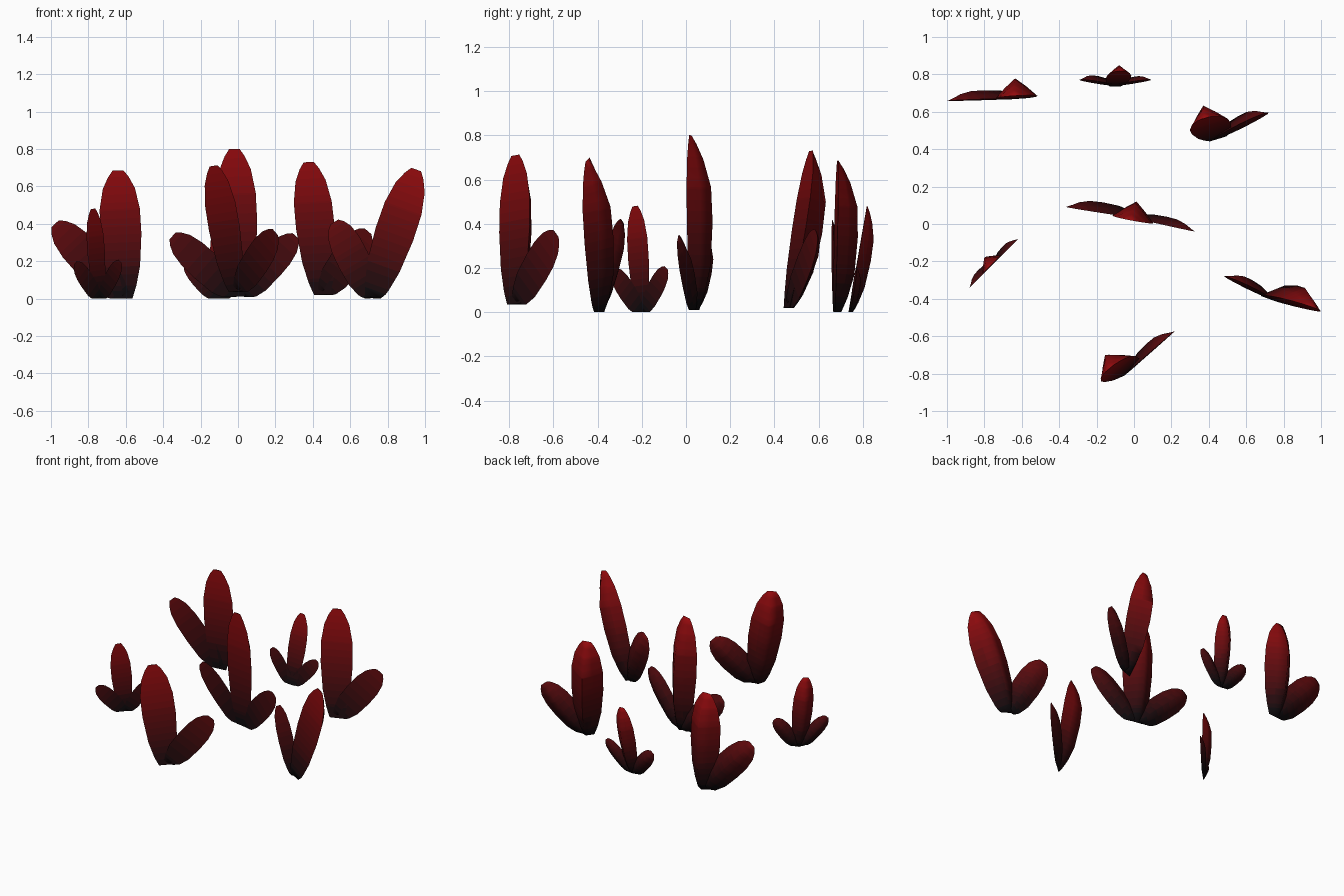
import bpy
from math import cos, sin, radians
from mathutils import Vector

if "Cube" in bpy.data.objects:
    bpy.data.objects.remove(bpy.data.objects["Cube"])

BANDS = 18

# leaf profiles: fraction of length, half width, ridge depth
TALL = [(0, .42, .32), (.1, .64, .6), (.25, .86, .88), (.5, 1, 1), (.7, .98, .95),
        (.86, .78, .6), (.95, .5, .28), (1, .26, .05)]
SIDE = [(0, .42, .4), (.1, .68, .65), (.25, .92, .9), (.5, 1, 1), (.7, .97, .95),
        (.86, .8, .65), (.95, .54, .3), (1, .28, .05)]
# cross-section: flat front, ridged back
SECTION = [(-1, 0), (-.5, .54), (0, 1), (.5, .54), (1, 0)]

# colour ramp, black at the foot to red at the top
ramp = []
for i in range(BANDS):
    t = ((i + .5) / BANDS) ** 1.5
    m = bpy.data.materials.new(f"leaf_band_{i}")
    m.diffuse_color = (.003 + .3 * t, .003, .004, 1)
    m.use_nodes = True
    m.node_tree.nodes["Principled BSDF"].inputs["Base Color"].default_value = m.diffuse_color
    ramp.append(m)


def sample(profile, t):
    for a, b in zip(profile, profile[1:]):
        if t <= b[0]:
            k = (t - a[0]) / (b[0] - a[0])
            return a[1] + (b[1] - a[1]) * k, a[2] + (b[2] - a[2]) * k
    return profile[-1][1:]


def leaf(name, profile, yaw, base, tip, half, depth, floor, top):
    base, tip = Vector(base), Vector(tip)
    axis = (tip - base).normalized()
    back = Vector((-sin(radians(yaw)), cos(radians(yaw)), 0))
    back = (back - axis * back.dot(axis)).normalized()
    side = back.cross(axis)
    ts = sorted({round(i / 16, 4) for i in range(17)} | {p[0] for p in profile})
    n = len(SECTION)
    verts, faces = [], []
    for t in ts:
        w, d = sample(profile, t)
        c = base.lerp(tip, t)
        verts += [c + side * (u * w * half) + back * (v * d * depth) for u, v in SECTION]
    for v in verts:
        v.z = max(v.z, floor)
    for r in range(len(ts) - 1):
        for k in range(n):
            a, b = r * n + k, r * n + (k + 1) % n
            faces.append((a, b, b + n, a + n))
    faces.append(tuple(reversed(range(n))))
    faces.append(tuple(range(len(verts) - n, len(verts))))
    me = bpy.data.meshes.new(name)
    me.from_pydata(verts, [], faces)
    for m in ramp:
        me.materials.append(m)
    for p in me.polygons:
        p.material_index = max(0, min(BANDS - 1, int(p.center.z / top * BANDS)))
    ob = bpy.data.objects.new(name, me)
    bpy.context.collection.objects.link(ob)
    # consistent outward normals and smooth shading
    bpy.ops.object.select_all(action='DESELECT')
    bpy.context.view_layer.objects.active = ob
    ob.select_set(True)
    bpy.ops.object.mode_set(mode='EDIT')
    bpy.ops.mesh.select_all(action='SELECT')
    bpy.ops.mesh.normals_make_consistent(inside=False)
    bpy.ops.object.mode_set(mode='OBJECT')
    bpy.ops.object.shade_smooth_by_angle(angle=radians(85))


# clusters: yaw, then leaves as (base, tip, half width, ridge depth)
CLUSTERS = {
    "centre": (-11, [((.01, .03, .01), (-.02, .02, .80), .11, .097),
                     ((0, .035, .01), (-.35, .088, .335), .086, .055),
                     ((.02, .028, .01), (.308, -.037, .335), .08, .045)]),
    "back": (0, [((-.1, .735, 0), (-.07, .818, .48), .066, .06),
                 ((-.11, .74, 0), (-.278, .772, .2), .052, .035),
                 ((-.095, .74, 0), (.08, .772, .2), .049, .03)]),
    "left": (45, [((-.74, -.2, 0), (-.775, -.23, .48), .066, .055),
                  ((-.745, -.205, 0), (-.87, -.33, .19), .052, .033),
                  ((-.735, -.195, 0), (-.63, -.09, .2), .049, .03)]),
    "back_left": (4, [((-.61, .67, 0), (-.642, .685, .685), .11, .1),
                      ((-.615, .67, .01), (-.978, .66, .4), .095, .05)]),
    "back_right": (17, [((.45, .455, .02), (.378, .565, .73), .108, .112),
                        ((.455, .46, .03), (.695, .59, .36), .09, .055)]),
    "right": (-20, [((.72, -.4, 0), (.953, -.445, .69), .112, .1),
                    ((.715, -.395, .01), (.515, -.288, .41), .092, .045)]),
    "front": (40, [((-.015, -.78, .035), (-.13, -.772, .71), .108, .1),
                   ((-.005, -.77, .045), (.2, -.588, .355), .09, .05)]),
}
for place, (yaw, leaves) in CLUSTERS.items():
    top, floor = leaves[0][1][2], leaves[0][0][2]
    for i, (b, t, h, d) in enumerate(leaves):
        kind = "side" if i else "tall"
        leaf(f"{place}_{kind}_leaf_{i}", SIDE if i else TALL, yaw, b, t, h, d, floor, top)
